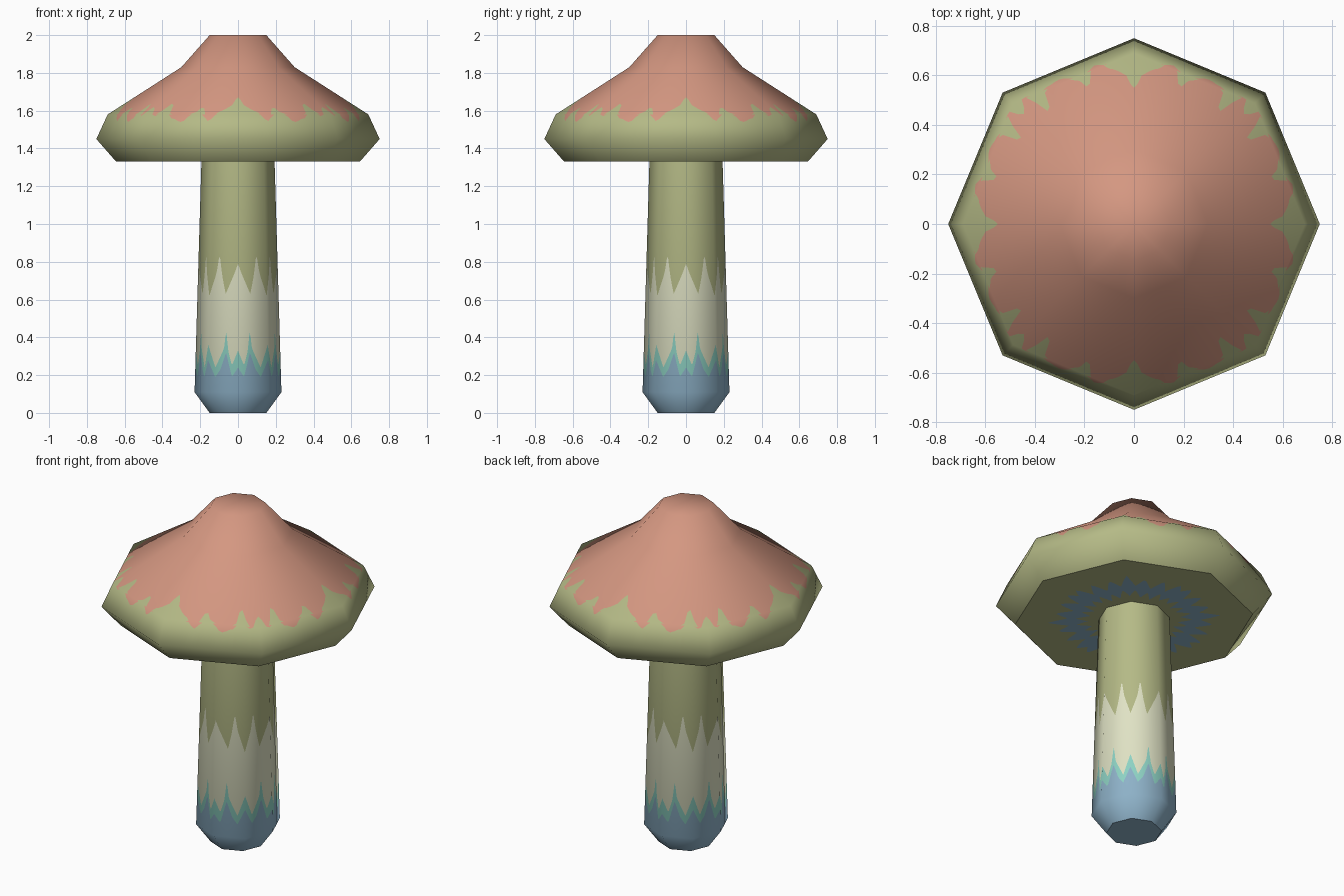
import bpy, bmesh, math
from mathutils import Vector

cube = bpy.data.objects.get("Cube")
if cube:
    bpy.data.objects.remove(cube, do_unlink=True)

SIDES = 8
STEPS = 28  # columns on each flat side, so painted edges can wander


def material(name, colour):
    mat = bpy.data.materials.new(name)
    mat.use_nodes = True
    mat.diffuse_color = (*colour, 1)
    mat.node_tree.nodes["Principled BSDF"].inputs["Base Color"].default_value = (*colour, 1)
    return mat


GREEN, PINK, CREAM, TEAL, BLUE = range(5)
MATERIALS = [
    material("moss_green", (.46, .49, .24)),
    material("dusty_pink", (.66, .31, .22)),
    material("pale_cream", (.75, .77, .56)),
    material("soft_teal", (.28, .67, .57)),
    material("dull_blue", (.28, .46, .60)),
]


def interpolate(table, x, rounded=False):
    """Read a value or tuple from a table of (position, value...)."""
    for a, b in zip(table, table[1:]):
        if x <= b[0]:
            f = max(0, (x - a[0]) / (b[0] - a[0]))
            if rounded:
                f = (1 - math.cos(math.pi * f)) / 2
            return [p + (q - p) * f for p, q in zip(a[1:], b[1:])]
    return list(table[-1][1:])


def wavy(table, rounded=False):
    """Painted edge that mirrors from one side to the next."""
    def edge(t):
        u = t % 2
        return interpolate(table, min(u, 2 - u), rounded)[0]
    return edge


def corner(k):
    a = math.tau * k / SIDES - math.pi / 2
    return Vector((math.cos(a), math.sin(a), 0))


def loft(name, rows, colours, normals):
    """Skin octagonal rows; each row gives (radius, height) for a position t."""
    bm = bmesh.new()
    count = SIDES * STEPS
    columns = []
    for c in range(count):
        t = c / STEPS
        k = int(t)
        ray = corner(k).lerp(corner(k + 1), t - k)
        column = []
        for row in rows:
            radius, height = row(t)
            column.append(bm.verts.new(ray * radius + Vector((0, 0, height))))
        columns.append(column)
    for c in range(count):
        a, b = columns[c], columns[(c + 1) % count]
        for r, colour in enumerate(colours):
            face = bm.faces.new((a[r], b[r], b[r + 1], a[r + 1]))
            face.material_index = colour
            face.smooth = True
    bmesh.ops.remove_doubles(bm, verts=bm.verts, dist=.0001)
    mesh = bpy.data.meshes.new(name)
    bm.to_mesh(mesh)
    bm.free()
    for mat in MATERIALS:
        mesh.materials.append(mat)
    # Soft shading around the body, crisp on the flat undersides
    loop_normals = [Vector((0, 0, 1))] * len(mesh.loops)
    for poly in mesh.polygons:
        for i in poly.loop_indices:
            p = mesh.vertices[mesh.loops[i].vertex_index].co
            if poly.normal.z < -.99:
                n = Vector((0, 0, -1))
            elif p.xy.length < .01:
                n = Vector((0, 0, 1))
            else:
                out, up = interpolate(normals, p.z)
                d = p.xy.normalized()
                n = Vector((d.x * out, d.y * out, up)).normalized()
            loop_normals[i] = n
    mesh.normals_split_custom_set(loop_normals)
    obj = bpy.data.objects.new(name, mesh)
    bpy.context.collection.objects.link(obj)
    return obj


def ring(radius, height):
    return lambda t: (radius, height)


def painted(profile, edge):
    """Row lying on the profile at the height of a painted edge."""
    return lambda t: (interpolate(profile, edge(t))[0], edge(t))


# Stem: blue foot, teal rim, cream band, green top
stem_profile = [(0, .15), (.11, .23), (1.35, .193)]
blue_edge = wavy([(0, .24), (.2, .19), (.4, .32), (.58, .23), (.75, .19), (1, .28)])
teal_edge = wavy([(0, .33), (.2, .25), (.33, .33), (.4, .44), (.47, .34), (.75, .24), (1, .36)])
cream_edge = wavy([(0, .79), (.12, .74), (.43, .63), (.55, .72), (.66, .84),
                   (.76, .74), (1, .62)])
loft("stem",
     [ring(0, 0), ring(.15, 0), ring(.23, .11), painted(stem_profile, blue_edge),
      painted(stem_profile, teal_edge), painted(stem_profile, cream_edge), ring(.193, 1.35)],
     [BLUE, BLUE, BLUE, TEAL, CREAM, GREEN],
     [(0, .81, -.59), (.11, .95, -.25), (1.35, 1, .03)])

# Cap: flat underside with a blue burst, green rim, pink dripping crown
SHOULDER = 1.58
cap_profile = [(1.33, .645), (1.45, .75), (SHOULDER, .69), (1.83, .3), (2, .15)]
burst_inner = wavy([(0, .3), (.15, .25), (.28, .33), (.42, .24), (.56, .32),
                    (.7, .25), (.85, .33), (1, .25)])
burst_outer = wavy([(0, .39), (.12, .46), (.25, .36), (.4, .47), (.55, .36),
                    (.7, .46), (.85, .37), (1, .47)])
drip = wavy([(0, 1.67), (.1, 1.62), (.18, 1.6), (.33, 1.545), (.41, 1.62), (.48, 1.59),
             (.6, 1.54), (.71, 1.56), (.81, 1.64), (.9, 1.57), (1, 1.62)], True)
loft("cap",
     [ring(.15, 1.33),
      lambda t: (burst_inner(t), 1.33),
      lambda t: (burst_outer(t), 1.33),
      ring(.645, 1.33), ring(.75, 1.45),
      painted(cap_profile, lambda t: min(drip(t), SHOULDER)),
      ring(.69, SHOULDER),
      painted(cap_profile, lambda t: max(drip(t), SHOULDER)),
      ring(.3, 1.83), ring(.15, 2), ring(0, 2)],
     [GREEN, BLUE, GREEN, GREEN, GREEN, PINK, GREEN, PINK, PINK, PINK],
     [(1.33, .75, -.66), (1.45, .98, -.15), (SHOULDER, .75, .66),
      (1.83, .65, .75), (2, .41, .91)])
